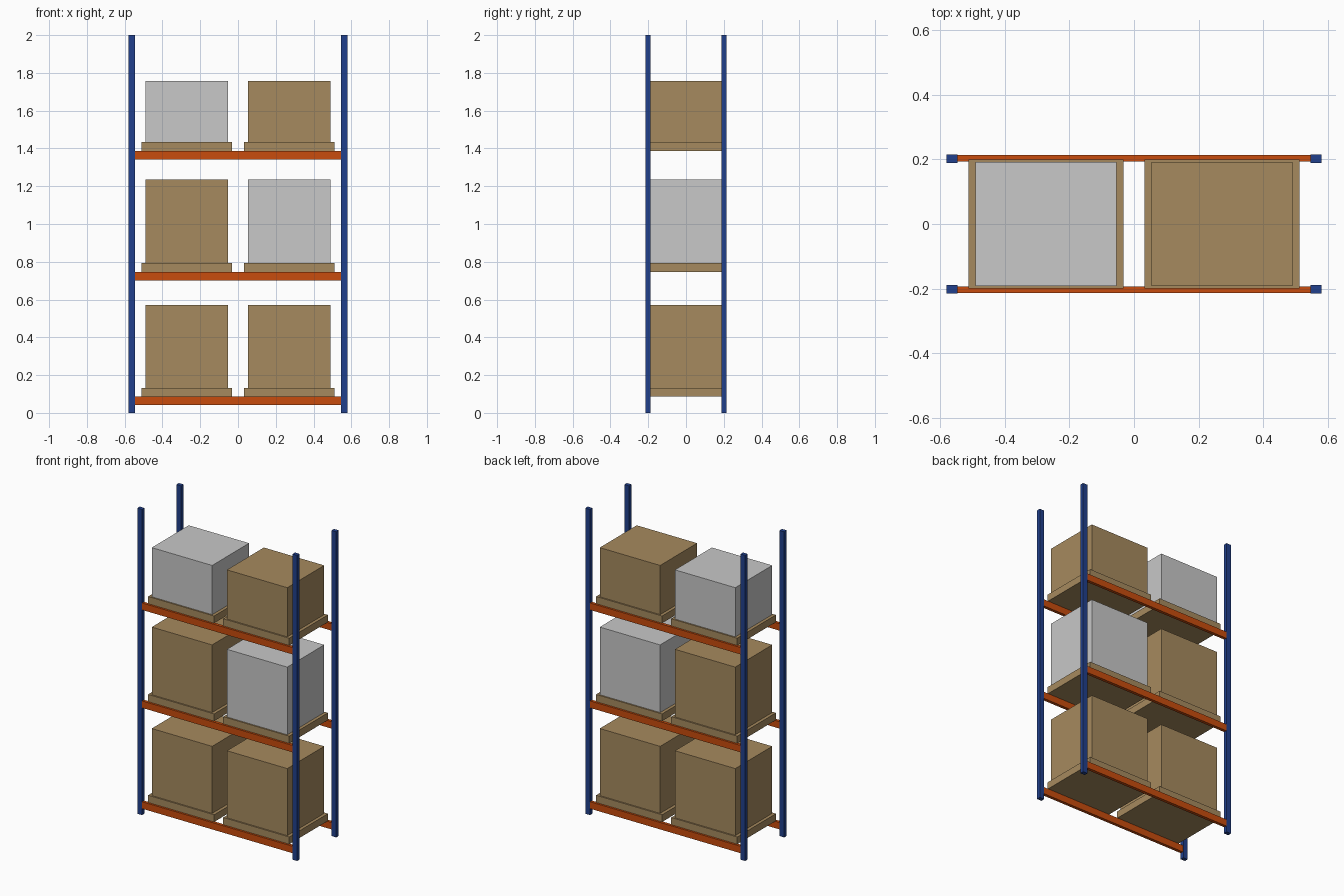
import bpy
import bmesh
from mathutils import Matrix, Vector

default = bpy.data.objects.get("Cube")
if default:
    bpy.data.objects.remove(default, do_unlink=True)


def material(name, rgb):
    mat = bpy.data.materials.new(name)
    mat.use_nodes = True
    mat.diffuse_color = (*rgb, 1)
    mat.node_tree.nodes["Principled BSDF"].inputs["Base Color"].default_value = (*rgb, 1)
    return mat


BLUE = material("blue steel", (0.015, 0.051, 0.262))
ORANGE = material("orange steel", (0.578, 0.072, 0.004))
BROWN = material("brown cardboard", (0.381, 0.254, 0.112))
GREY = material("light grey", (0.578, 0.578, 0.578))


def box(name, x, y, width, depth, bottom, top, mat):
    """Flat-sided block centred on x, y and spanning bottom to top."""
    mesh = bpy.data.meshes.new(name)
    bm = bmesh.new()
    size = Matrix.Diagonal((width, depth, top - bottom, 1))
    place = Matrix.Translation((0, 0, 0))
    bmesh.ops.create_cube(bm, size=1, matrix=place @ size)
    bm.to_mesh(mesh)
    bm.free()
    mesh.materials.append(mat)
    obj = bpy.data.objects.new(name, mesh)
    obj.location = Vector((x, y, (bottom + top) / 2))
    bpy.context.collection.objects.link(obj)
    return obj


SIDES = (("right", -1), ("left", 1))
ENDS = (("front", -1), ("back", 1))

# Four upright posts
for side, sx in SIDES:
    for end, sy in ENDS:
        box(f"{end}_{side}_post", sx * 0.562, sy * 0.202, 0.034, 0.026, 0, 2, BLUE)

# Each level: name, beam top, load top, load colours on the right and left
levels = (
    ("lower", 0.086, 0.572, (BROWN, BROWN)),
    ("middle", 0.746, 1.236, (BROWN, GREY)),
    ("upper", 1.387, 1.756, (GREY, BROWN)),
)
for level, shelf, load_top, colours in levels:
    # Load beams between the posts
    for end, sy in ENDS:
        box(f"{level}_{end}_beam", 0, sy * 0.203, 1.09, 0.02, shelf - 0.045, shelf, ORANGE)
    # Pallets with their loads
    for (side, sx), colour in zip(SIDES, colours):
        deck = shelf + 0.047
        box(f"{level}_{side}_pallet", sx * 0.272, 0, 0.478, 0.4, shelf, deck, BROWN)
        box(f"{level}_{side}_carton", sx * 0.272, 0, 0.437, 0.382, deck, load_top, colour)
